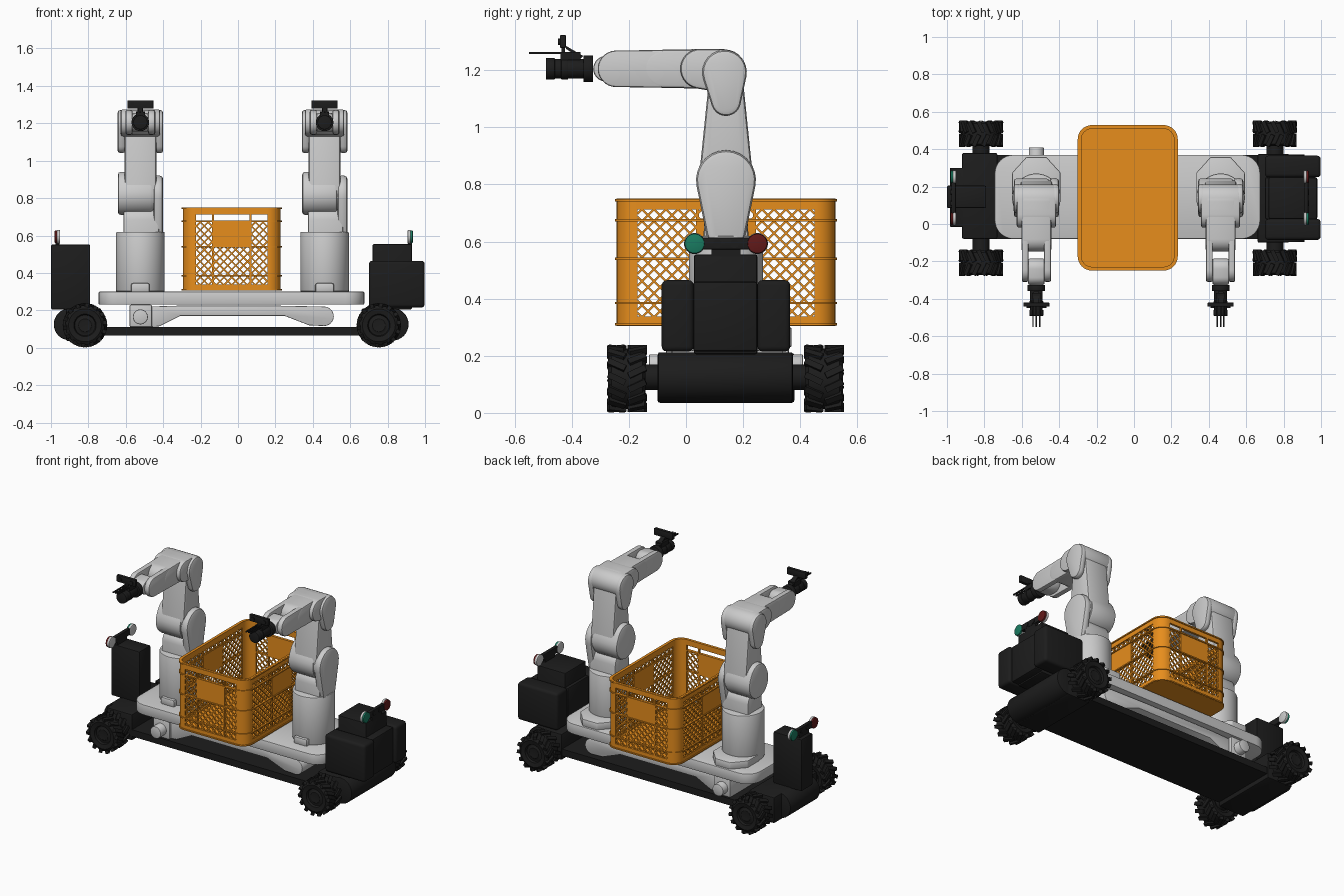
import bpy, bmesh, math
from mathutils import Matrix, Vector
from math import pi, sin, cos, radians

if "Cube" in bpy.data.objects:
    bpy.data.objects.remove(bpy.data.objects["Cube"])


def mat(name, rgb):
    m = bpy.data.materials.new(name)
    m.diffuse_color = (*rgb, 1)
    m.use_nodes = True
    m.node_tree.nodes["Principled BSDF"].inputs["Base Color"].default_value = m.diffuse_color
    return m


BLACK = mat("black", (0.012, 0.012, 0.012))
ORANGE = mat("orange", (0.8, 0.27, 0.012))
GREEN = mat("green_lens", (0.01, 0.2, 0.12))
RED = mat("red_lens", (0.12, 0.01, 0.01))


def finish(bm, name, m=None, bevel=0, seg=2):
    bmesh.ops.recalc_face_normals(bm, faces=bm.faces[:])
    if bevel:
        edges = [e for e in bm.edges if e.is_manifold and e.calc_face_angle() > radians(40)]
        bmesh.ops.bevel(bm, geom=edges, offset=bevel, segments=seg, profile=0.5, affect='EDGES', clamp_overlap=True)
    me = bpy.data.meshes.new(name)
    bm.to_mesh(me)
    bm.free()
    if m:
        me.materials.append(m)
    ob = bpy.data.objects.new(name, me)
    bpy.context.collection.objects.link(ob)
    return ob


def add_box(bm, c, s, rot=Matrix()):
    bmesh.ops.create_cube(bm, size=1, matrix=Matrix.Translation(c) @ rot @ Matrix.Diagonal((*s, 1)))


def box(name, x, y, z, m=None, bevel=0, seg=2):
    bm = bmesh.new()
    add_box(bm, [(a[0] + a[1]) / 2 for a in (x, y, z)], [a[1] - a[0] for a in (x, y, z)])
    return finish(bm, name, m, bevel, seg)


AX = {'X': Matrix.Rotation(pi / 2, 4, 'Y'), 'Y': Matrix.Rotation(pi / 2, 4, 'X'), 'Z': Matrix()}


def cyl(name, c, r, depth, axis='Z', m=None, bevel=0, sides=32):
    bm = bmesh.new()
    bmesh.ops.create_cone(bm, cap_ends=True, segments=sides, radius1=r, radius2=r,
                          depth=depth, matrix=Matrix.Translation(c) @ AX[axis])
    return finish(bm, name, m, bevel)


def prism(name, pts, t0, t1, axis='X', m=None, bevel=0):
    # extrude a closed 2D outline along one axis
    place = {'X': lambda a, b, t: (t, a, b), 'Y': lambda a, b, t: (a, t, b), 'Z': lambda a, b, t: (a, b, t)}[axis]
    bm = bmesh.new()
    lo = [bm.verts.new(place(a, b, t0)) for a, b in pts]
    hi = [bm.verts.new(place(a, b, t1)) for a, b in pts]
    bm.faces.new(lo)
    bm.faces.new(hi)
    for i in range(len(pts)):
        j = (i + 1) % len(pts)
        bm.faces.new((lo[i], lo[j], hi[j], hi[i]))
    return finish(bm, name, m, bevel)


def pill(c1, r1, c2, r2, n=14):
    # outline wrapped around two circles
    c1, c2 = Vector(c1), Vector(c2)
    d = c2 - c1
    base, phi = math.atan2(d.y, d.x), math.acos((r1 - r2) / d.length)
    out = []
    for c, r, a0, a1 in ((c1, r1, phi, 2 * pi - phi), (c2, r2, -phi, phi)):
        for i in range(n + 1):
            a = base + a0 + (a1 - a0) * i / n
            out.append((c.x + r * cos(a), c.y + r * sin(a)))
    return out


def rounded(x0, x1, y0, y1, r, n=8):
    out = []
    for k, (cx, cy) in enumerate(((x1 - r, y1 - r), (x0 + r, y1 - r), (x0 + r, y0 + r), (x1 - r, y0 + r))):
        out += [(cx + r * cos(k * pi / 2 + i * pi / 2 / n), cy + r * sin(k * pi / 2 + i * pi / 2 / n)) for i in range(n + 1)]
    return out


# chassis
prism("deck", rounded(-0.745, 0.675, -0.08, 0.37, 0.1), 0.23, 0.30, 'Z', None, 0.006)
box("belly_plate", (-0.74, 0.70), (-0.08, 0.37), (0.065, 0.11), BLACK)
beam = [(-0.48, 0.11), (-0.42, 0.115), (-0.31, 0.17), (0.25, 0.17), (0.38, 0.12)]
beam += [(0.46 + 0.052 * cos(a), 0.168 + 0.052 * sin(a)) for a in (radians(d) for d in range(-90, 91, 15))]
beam += [(0.2, 0.225), (-0.31, 0.225), (-0.48, 0.22)]
prism("rocker_beam", beam, -0.05, 0.34, 'Y', None, 0.004)
box("pivot_block", (-0.58, -0.46), (-0.07, 0.36), (0.11, 0.23), None, 0.008)
cyl("pivot_shaft", (-0.522, 0.14, 0.165), 0.04, 0.54, 'Y', None, 0.005)

# axle housings, left and right
box("left_axle_housing", (-0.92, -0.73), (-0.08, 0.38), (0.035, 0.21), BLACK, 0.01)
cyl("left_axle_bumper", (-0.90, 0.1425, 0.125), 0.085, 0.315, 'Y', BLACK, 0.005)
box("right_axle_housing", (0.66, 0.83), (-0.10, 0.375), (0.035, 0.21), BLACK, 0.01)
cyl("right_axle_bumper", (0.825, 0.1375, 0.125), 0.087, 0.47, 'Y', BLACK, 0.005)


# wheels with staggered lugs
def wheel(name, cx, cy):
    prof = [(0, .048), (.035, .052), (.045, .046), (.055, .046), (.06, .06), (.088, .066), (.106, .054)]
    prof += [(r, -y) for r, y in reversed(prof)]
    bm = bmesh.new()
    vs = [bm.verts.new((r, y, 0)) for r, y in prof]
    es = [bm.edges.new(p) for p in zip(vs, vs[1:])]
    bmesh.ops.spin(bm, geom=vs + es, cent=(0, 0, 0), axis=(0, 1, 0), angle=2 * pi, steps=36)
    bmesh.ops.remove_doubles(bm, verts=bm.verts[:], dist=1e-5)
    for i in range(28):
        s = 1 if i % 2 else -1
        turn = Matrix.Rotation(2 * pi * i / 28, 4, 'Y')
        add_box(bm, turn @ Vector((0.107, s * 0.036, 0)), (0.02, 0.066, 0.022), turn @ Matrix.Rotation(s * 0.45, 4, 'X'))
    ob = finish(bm, name, BLACK)
    ob.location = (cx, cy, 0.12)


for side, cx in (("left", -0.818), ("right", 0.753)):
    cyl(side + "_axle", (cx, 0.14, 0.125), 0.045, 0.62, 'Y', BLACK)
    for end, cy in (("front", -0.207), ("rear", 0.483)):
        wheel(f"{side}_{end}_wheel", cx, cy)

# control cabinets
box("left_cabinet", (-1.0, -0.79), (0.085, 0.205), (0.205, 0.552), BLACK, 0.008)
box("right_cabinet_tower", (0.72, 0.93), (0.028, 0.25), (0.205, 0.555), BLACK, 0.008)
box("right_cabinet_core", (0.70, 0.98), (0.025, 0.25), (0.215, 0.46), BLACK, 0.01)
for n, y in (("front", (-0.085, 0.027)), ("rear", (0.25, 0.365))):
    box(f"right_cabinet_{n}_module", (0.70, 0.998), y, (0.215, 0.465), BLACK, 0.018, 3)

# signal lights on each end, lenses facing outward
for side, x, s in (("left", -0.965, -1), ("right", 0.92, 1)):
    yc = 0.14
    box(side + "_light_post", (x - 0.01, x + 0.01), (yc - 0.05, yc + 0.05), (0.54, 0.58), BLACK)
    box(side + "_light_bar", (x - 0.012, x + 0.012), (yc - 0.085, yc + 0.085), (0.572, 0.614), BLACK, 0.004)
    for k in (-0.03, 0.03):
        cyl(side + "_sensor_eye", (x + s * 0.012, yc + k, 0.593), 0.015, 0.008, 'X', BLACK)
    for n, dy, m in (("green", -0.11, GREEN), ("red", 0.11, RED)):
        cyl(f"{side}_{n}_housing", (x - s * 0.005, yc + s * dy, 0.593), 0.037, 0.018, 'X', None, 0.006)
        cyl(f"{side}_{n}_lens", (x + s * 0.008, yc + s * dy, 0.593), 0.035, 0.014, 'X', m, 0.005)


# robot arms
def arm(side, ox):
    def P(label, pts, a, b, bev=0.012, m=None):
        prism(f"{side}_{label}", pts, ox + a, ox + b, 'X', m, bev)

    def C(label, y, z, r, d, axis='Y', m=BLACK, bev=0.003, x=0, sides=32):
        cyl(f"{side}_{label}", (ox + x, y, z), r, d, axis, m, bev, sides)

    def B(label, x, y, z, m=None, bev=0.0):
        box(f"{side}_{label}", (ox + x[0], ox + x[1]), y, z, m, bev)

    flange = [(ox + 0.14 * cos(a), 0.215 + 0.155 * sin(a)) for a in (pi / 8 + i * pi / 4 for i in range(8))]
    prism(side + "_base_flange", flange, 0.295, 0.345, 'Z', None, 0.006)
    B("base_foot", (-0.05, 0.05), (-0.005, 0.1), (0.295, 0.345), None, 0.01)
    C("base_column", 0.14, 0.46, 0.13, 0.32, 'Z', None, 0.008, sides=40)
    # shoulder and upper arm
    P("shoulder_neck", pill((0.14, 0.68), 0.075, (0.14, 0.60), 0.08), -0.09, 0.10)
    P("shoulder_plate", pill((0.14, 0.815), 0.105, (0.14, 0.64), 0.07), 0.07, 0.122, 0.018)
    P("shoulder_disc", pill((0.14, 0.815), 0.105, (0.14, 0.85), 0.09), -0.12, 0.068, 0.015)
    P("upper_arm", pill((0.14, 0.815), 0.095, (0.14, 1.16), 0.06), -0.085, 0.085, 0.015)
    # elbow and forearm
    for s, a, b in (("left", -0.122, -0.08), ("right", 0.08, 0.122)):
        P(f"elbow_{s}_plate", pill((0.135, 1.193), 0.078, (0.14, 1.092), 0.052), a, b, 0.015)
    P("elbow_barrel", pill((0.135, 1.197), 0.076, (0.05, 1.205), 0.07), -0.105, 0.105, 0.012)
    P("forearm", pill((0.12, 1.205), 0.07, (-0.08, 1.205), 0.067), -0.08, 0.08, 0.012)
    for s, a, b in (("left", -0.078, -0.042), ("right", 0.042, 0.078)):
        P(f"wrist_{s}_prong", pill((0.0, 1.205), 0.067, (-0.245, 1.205), 0.064), a, b, 0.008)
    P("wrist", pill((-0.235, 1.205), 0.05, (-0.28, 1.205), 0.045), -0.044, 0.044, 0.008)
    # gripper
    C("wrist_flange", -0.342, 1.205, 0.047, 0.034)
    C("gripper_body", -0.41, 1.205, 0.034, 0.11)
    C("gripper_collar", -0.425, 1.205, 0.038, 0.025)
    C("gripper_cup", -0.475, 1.205, 0.038, 0.032)
    for x in (-0.018, 0, 0.018):
        B("finger", (x - 0.004, x + 0.004), (-0.55, -0.38), (1.256, 1.264), BLACK)
    B("finger_bracket", (-0.024, 0.024), (-0.44, -0.37), (1.235, 1.264), BLACK)
    # camera head
    B("camera", (-0.07, 0.07), (-0.442, -0.42), (1.278, 1.323), BLACK, 0.004)
    B("camera_stem", (-0.012, 0.012), (-0.436, -0.424), (1.25, 1.285), BLACK)
    P("camera_brace", [(-0.42, 1.285), (-0.42, 1.275), (-0.37, 1.24), (-0.36, 1.25)], -0.015, 0.015, 0, BLACK)
    for x in (-0.042, 0.042):
        C("camera_lens", -0.444, 1.30, 0.012, 0.008, x=x, bev=0)


arm("left", -0.522)
arm("right", 0.463)

# crate: rounded-rectangle shell with lattice windows
X0, X1, Y0, Y1, Z0, Z1, R, T = -0.295, 0.228, -0.243, 0.523, 0.305, 0.75, 0.07, 0.014
CX, CY = (X0 + X1) / 2, (Y0 + Y1) / 2
prism("crate_floor", rounded(X0, X1, Y0, Y1, R), Z0, Z0 + 0.014, 'Z', ORANGE)


def hoop(name, z0, z1, grow=0.0):
    bm = bmesh.new()
    loops = []
    for g, z in ((grow, z0), (grow, z1), (-T, z1), (-T, z0)):
        loops.append([bm.verts.new((x, y, z)) for x, y in rounded(X0 - g, X1 + g, Y0 - g, Y1 + g, R + g)])
    n = len(loops[0])
    for a, b in zip(loops, loops[1:] + loops[:1]):
        for i in range(n):
            bm.faces.new((a[i], a[(i + 1) % n], b[(i + 1) % n], b[i]))
    finish(bm, name, ORANGE)


hoop("crate_bottom_band", Z0, 0.338)
hoop("crate_top_band", 0.712, Z1)
for z in (0.31, 0.385, 0.54, 0.675, 0.745):
    hoop("crate_rib", z - 0.004, z + 0.004, 0.006)

# crate corner posts, from window edge to window edge
WX, WY = 0.19, 0.31
for sx in (-1, 1):
    for sy in (-1, 1):
        hx, hy = (X1 - X0) / 2, (Y1 - Y0) / 2
        arc = [(i * pi / 16) for i in range(9)]
        outer = [(hx, WY)] + [(hx - R + R * cos(a), hy - R + R * sin(a)) for a in arc] + [(WX, hy)]
        inner = [(hx - T, WY)] + [(hx - R + (R - T) * cos(a), hy - R + (R - T) * sin(a)) for a in arc] + [(WX, hy - T)]
        prism("crate_corner_post", [(CX + sx * x, CY + sy * y) for x, y in outer + inner[::-1]], 0.33, 0.72, 'Z', ORANGE)


def lattice_wall(name, half, top, to_world):
    # u runs along the wall from its middle, v is height
    bm = bmesh.new()
    add_box(bm, (0, 0, 0.6075), (0.204, T, 0.145))
    for u in (-0.1, 0.1):
        add_box(bm, (u, 0, 0.525), (0.01, T, 0.385))
    lo, hi, step = 0.335, top, 0.042
    for s in (-1, 1):
        for k in range(-30, 31):
            c = k * step
            # clip the diagonal v = lo + s*(u - c) to the window
            ends = sorted((c, c + s * (hi - lo)))
            u0, u1 = max(ends[0], -half), min(ends[1], half)
            if u1 - u0 < 0.008:
                continue
            um = (u0 + u1) / 2
            add_box(bm, (um, 0, lo + s * (um - c)), ((u1 - u0) * math.sqrt(2), 0.007, 0.008), Matrix.Rotation(-s * pi / 4, 4, 'Y'))
    bm.transform(to_world)
    finish(bm, name, ORANGE)


for n, s in (("front", Y0 + T / 2), ("rear", Y1 - T / 2)):
    lattice_wall(f"crate_{n}_lattice", WX, 0.675, Matrix.Translation((CX, s, 0)))
for n, s in (("left", X0 + T / 2), ("right", X1 - T / 2)):
    lattice_wall(f"crate_{n}_lattice", WY, 0.712, Matrix.Translation((s, CY, 0)) @ Matrix.Rotation(pi / 2, 4, 'Z'))

bpy.ops.object.select_all(action='SELECT')
bpy.context.view_layer.objects.active = bpy.context.selected_objects[0]
bpy.ops.object.shade_smooth_by_angle(angle=radians(35))
